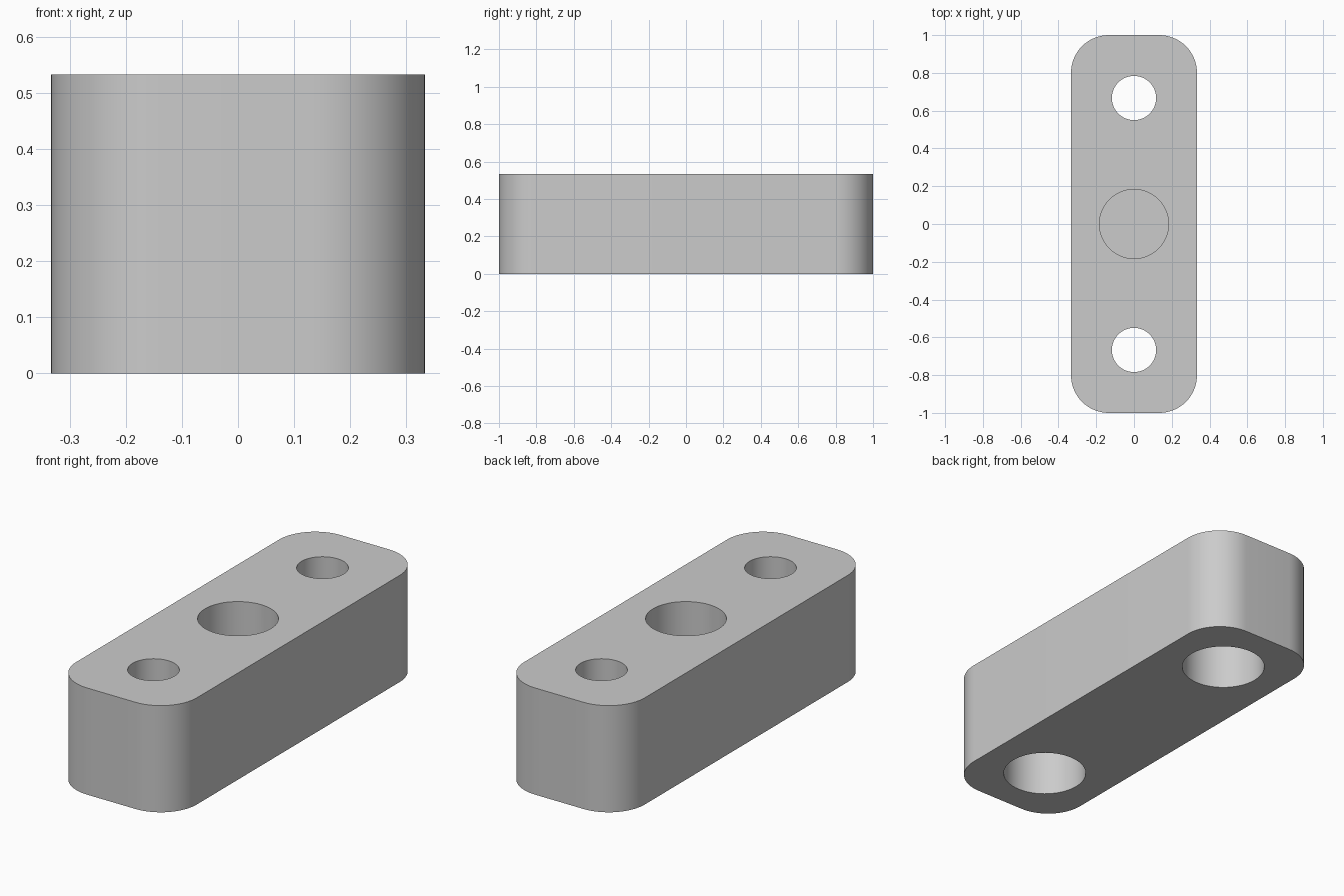
import bpy
import bmesh
from mathutils import Matrix

if "Cube" in bpy.data.objects:
    bpy.data.objects.remove(bpy.data.objects["Cube"])

WIDTH, LENGTH, HEIGHT = 0.667, 2.0, 0.533
CORNER_RADIUS = 0.2
BOLT_Y = 0.667          # distance of each bolt hole from the centre
BOLT_RADIUS = 0.117
BORE_RADIUS, BORE_DEPTH = 0.197, 0.32
POCKET_RADIUS, POCKET_DEPTH = 0.183, 0.33
MARGIN = 0.1            # cutters reach past the surface

grey = bpy.data.materials.new("light_grey")
grey.use_nodes = True
colour = (0.6, 0.6, 0.6, 1)
grey.diffuse_color = colour
grey.node_tree.nodes["Principled BSDF"].inputs["Base Color"].default_value = colour


def make_object(name, bm):
    mesh = bpy.data.meshes.new(name)
    bm.to_mesh(mesh)
    bm.free()
    mesh.materials.append(grey)
    obj = bpy.data.objects.new(name, mesh)
    bpy.context.collection.objects.link(obj)
    return obj


def cut_hole(target, y, radius, bottom, top):
    """Cut a vertical round hole between two heights."""
    bm = bmesh.new()
    bmesh.ops.create_cone(
        bm, cap_ends=True, segments=64, radius1=radius, radius2=radius,
        depth=top - bottom,
        matrix=Matrix.Translation((0, y, (top + bottom) / 2)))
    cutter = make_object("hole_cutter", bm)
    cutter.hide_render = True
    mod = target.modifiers.new("hole", "BOOLEAN")
    mod.operation = "DIFFERENCE"
    mod.solver = "EXACT"
    mod.object = cutter
    bpy.ops.object.modifier_apply(modifier=mod.name)
    bpy.data.objects.remove(cutter)


# Block with rounded vertical corners
bm = bmesh.new()
bmesh.ops.create_cube(
    bm, size=1,
    matrix=Matrix.Translation((0, 0, HEIGHT / 2)) @ Matrix.Diagonal((WIDTH, LENGTH, HEIGHT, 1)))
uprights = [e for e in bm.edges if abs(e.verts[0].co.z - e.verts[1].co.z) > HEIGHT / 2]
bmesh.ops.bevel(bm, geom=uprights, offset=CORNER_RADIUS, offset_type="OFFSET",
                segments=16, profile=0.5, affect="EDGES")
block = make_object("mounting_block", bm)
bpy.context.view_layer.objects.active = block
block.select_set(True)

# Bolt holes, each widened from below
for side in (-1, 1):
    cut_hole(block, side * BOLT_Y, BOLT_RADIUS, -MARGIN, HEIGHT + MARGIN)
    cut_hole(block, side * BOLT_Y, BORE_RADIUS, -MARGIN, BORE_DEPTH)

# Blind round pocket in the middle of the top
cut_hole(block, 0, POCKET_RADIUS, HEIGHT - POCKET_DEPTH, HEIGHT + MARGIN)

bpy.ops.object.shade_smooth_by_angle()
